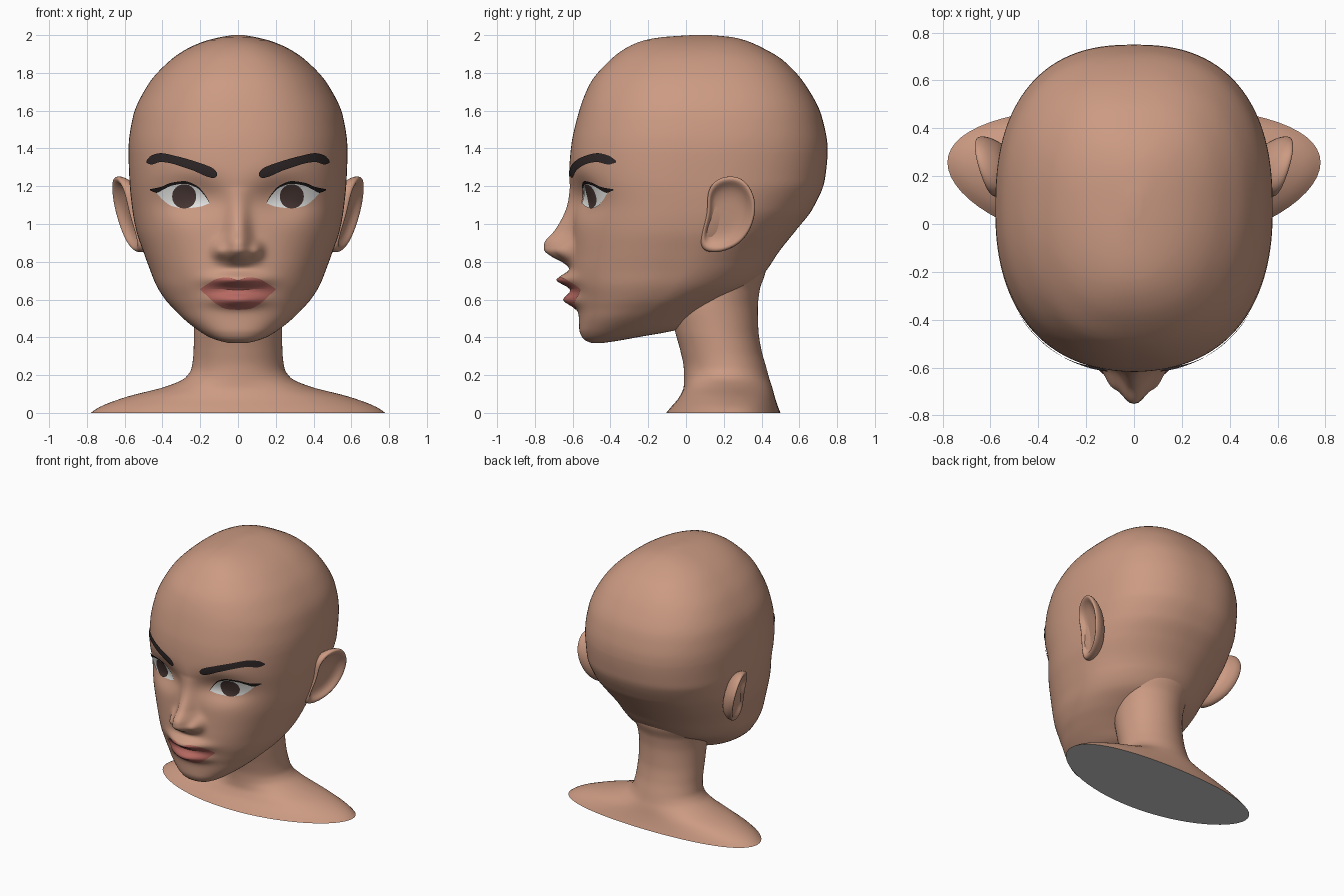
import bpy, bmesh, math
from math import sin, cos, pi, exp, sqrt

if "Cube" in bpy.data.objects:
    bpy.data.objects.remove(bpy.data.objects["Cube"])


def mat(name, r, g, b):
    m = bpy.data.materials.new(name)
    m.diffuse_color = (r, g, b, 1)
    m.use_nodes = True
    m.node_tree.nodes["Principled BSDF"].inputs["Base Color"].default_value = m.diffuse_color
    return m


SKIN = mat("skin", .60, .325, .225)
LIP = mat("lip_red", .47, .14, .12)
BROW = mat("brow_dark", .03, .021, .022)
LASH = mat("lash_black", .014, .010, .010)
WHITE = mat("eye_white", .82, .82, .80)
IRIS = mat("iris_brown", .065, .038, .034)
GREY = mat("base_grey", .58, .60, .58)


def curve(pts, t, k=1):
    """Smooth monotone interpolation of column k over column 0."""
    t = min(max(t, pts[0][0]), pts[-1][0])
    i = 0
    while i < len(pts) - 2 and t > pts[i + 1][0]:
        i += 1

    def slope(j):
        return (pts[j + 1][k] - pts[j][k]) / (pts[j + 1][0] - pts[j][0])

    def tangent(j):
        if j == 0:
            return slope(0)
        if j == len(pts) - 1:
            return slope(j - 1)
        p, q = slope(j - 1), slope(j)
        return 2 * p * q / (p + q) if p * q > 0 else 0
    h = pts[i + 1][0] - pts[i][0]
    u = (t - pts[i][0]) / h
    a, b = pts[i][k], pts[i + 1][k]
    return (a * (2*u**3 - 3*u*u + 1) + b * (3*u*u - 2*u**3)
            + h * (tangent(i) * (u**3 - 2*u*u + u) + tangent(i + 1) * (u**3 - u*u)))


def build(name, verts, faces, *mats):
    me = bpy.data.meshes.new(name)
    me.from_pydata(verts, [], faces)
    bm = bmesh.new()
    bm.from_mesh(me)
    if len(faces[0]) and name.startswith(("head", "neck", "ear")):
        bmesh.ops.recalc_face_normals(bm, faces=bm.faces)
    bm.to_mesh(me)
    bm.free()
    for m in mats:
        me.materials.append(m)
    me.shade_smooth()
    ob = bpy.data.objects.new(name, me)
    bpy.context.collection.objects.link(ob)
    return ob


def loft(rings):
    """Quads between closed rings, with both ends capped."""
    n = len(rings[0])
    faces = [(i*n + j, i*n + (j+1) % n, (i+1)*n + (j+1) % n, (i+1)*n + j)
             for i in range(len(rings) - 1) for j in range(n)]
    faces += [tuple(range(n))[::-1], tuple(range(len(rings)*n - n, len(rings)*n))]
    return [v for r in rings for v in r], faces


# ---- head: z, front y, back y, half width, y of widest point
HEAD = [(.37, -.50, -.44, .05, -.47), (.385, -.535, -.34, .11, -.44),
        (.40, -.55, -.26, .15, -.40), (.44, -.565, -.05, .215, -.34),
        (.50, -.567, .05, .29, -.27), (.55, -.572, .13, .34, -.20),
        (.60, -.58, .22, .385, -.14), (.68, -.60, .36, .435, -.07),
        (.76, -.61, .43, .467, -.02), (.85, -.605, .49, .50, 0),
        (.97, -.60, .585, .54, .03), (1.08, -.605, .67, .56, .05),
        (1.235, -.62, .735, .575, .05), (1.395, -.61, .75, .58, .06),
        (1.565, -.575, .72, .557, .08), (1.74, -.51, .63, .475, .1),
        (1.87, -.40, .51, .355, .1), (1.93, -.32, .41, .265, .1),
        (1.97, -.23, .32, .17, .1), (1.99, -.12, .24, .09, .09),
        (2.0, .03, .13, .03, .08)]
NF = 2.3
# nose: z, height, half width
NOSE = [(.765, 0, .08), (.80, .05, .085), (.83, .11, .085), (.865, .148, .08),
        (.895, .148, .075), (.97, .092, .06), (1.07, .038, .055), (1.2, .0, .06)]


def bump(x, z, cx, cz, sx, sz):
    return exp(-((x - cx) / sx)**2 - ((z - cz) / sz)**2)


def relief(x, z):
    """How far the facial features stand out towards the front."""
    x = abs(x)
    d = 0
    if NOSE[0][0] < z < NOSE[-1][0]:
        d += curve(NOSE, z, 1) * exp(-(x / curve(NOSE, z, 2))**2.4)
    d += .05 * bump(x, z, .1, .862, .034, .042)      # nostril wings
    d -= .08 * bump(x, z, .25, 1.14, .16, .095)      # eye sockets
    d += .022 * bump(x, z, .285, 1.145, .10, .055)   # eyeballs
    d += .078 * bump(x, z, 0, .705, .14, .036)       # upper lip
    d += .066 * bump(x, z, 0, .598, .13, .036)       # lower lip
    return d


def face_y(x, z):
    f, a, c = (curve(HEAD, z, k) for k in (1, 3, 4))
    return c - (c - f) * max(0, 1 - (abs(x) / a)**NF)**(1 / NF) - relief(x, z)


def head_ring(z, n=160):
    f, b, a, c = (curve(HEAD, z, k) for k in (1, 2, 3, 4))
    nb = 2 + .45 * min(1, max(0, (z - .8) / .4))
    ring = []
    for j in range(n):
        u = 2 * pi * j / n
        t = u - .45 * sin(u)                         # denser columns on the face
        s, k = sin(t), cos(t)
        e = NF if k > 0 else nb
        x = math.copysign(a * abs(s)**(2 / e), s)
        if k > 0:
            y = c - (c - f) * k**(2 / e) - relief(x, z) * min(1, 3 * k)
        else:
            y = c + (b - c) * abs(k)**(2 / e)
        ring.append((x, y, z))
    return ring


rows = [.37, .374, .379] + [.385 + .0125 * i for i in range(81)]
rows += [1.4 + .6 * sin(pi / 2 * i / 26) for i in range(1, 27)]
build("head", *loft([head_ring(z) for z in rows]), SKIN)

# ---- neck and shoulders: z, half width, front y, back y
NECK = [(0, .78, -.105, .50), (.03, .735, -.08, .488), (.085, .59, -.035, .47),
        (.14, .38, -.012, .455), (.185, .28, -.01, .44), (.24, .245, -.012, .425),
        (.33, .235, -.03, .40), (.44, .233, -.06, .383), (.55, .235, -.08, .38),
        (.65, .24, -.05, .39), (.76, .26, 0, .422), (.86, .26, .05, .40)]


def neck_ring(z, n=64):
    a, f, b = (curve(NECK, z, k) for k in (1, 2, 3))
    ring = []
    for j in range(n):
        t = 2 * pi * j / n
        x = a * sin(t)
        ring.append((x, (f + b)/2 - (b - f)/2 * cos(t) + .06 * (x / .78)**2, z))
    return ring


neck = build("neck_and_shoulders", *loft([neck_ring(.86 * i / 60) for i in range(61)]),
             SKIN, GREY)
for p in neck.data.polygons:                         # flat cut underneath
    if p.center.z < .001:
        p.material_index = 1
        p.use_smooth = False

# ---- ears: outline in y, z; rings of (scale, depth) from back to bowl
EAR = [(.23, 1.255), (.31, 1.235), (.36, 1.15), (.367, 1.07), (.345, .98), (.29, .90),
       (.21, .86), (.14, .85), (.075, .87), (.085, .96), (.12, 1.06), (.11, 1.16), (.15, 1.23)]
for side, label in ((1, "left"), (-1, "right")):
    rings = []
    for s, d in ((.7, -.11), (.9, -.07), (1.02, -.04), (1.03, 0), (.9, .006),
                 (.76, -.025), (.5, -.04), (.15, -.04)):
        ring = []
        for y, z in EAR:
            y, z = .215 + (y - .215) * s, 1.05 + (z - 1.05) * s
            ring.append((side * (.565 + .30*(y - .1) + .22*(z - 1.05) + d), y, z))
        rings.append(ring)
    ear = build("ear_" + label, *loft(rings), SKIN)
    ear.modifiers.new("smooth", 'SUBSURF').levels = 2
    ear.modifiers["smooth"].render_levels = 2


# ---- thin coloured plates that follow the face
def plate(name, m, x0, x1, lo, hi, off, side=1, nx=40, nz=8):
    xs = [x0 + (x1 - x0) * i / nx for i in range(nx + 1)]
    if side < 0:
        xs.reverse()
    verts = []
    for x in xs:
        a, b = lo(x), hi(x)
        for j in range(nz + 1):
            z = a + (b - a) * j / nz
            verts.append((side * x, face_y(x, z) - off, z))
    w = nz + 1
    faces = [(i*w + j, (i+1)*w + j, (i+1)*w + j + 1, i*w + j + 1)
             for i in range(nx) for j in range(nz)]
    build(name, verts, faces, m)


def line(*pts):
    return lambda x: curve(pts, abs(x))


seam = line((0, .65), (.1, .655), (.2, .655))
plate("upper_lip", LIP, -.2, .2, seam,
      line((0, .702), (.06, .718), (.11, .71), (.16, .683), (.2, .657)), .005, nx=60)
plate("lower_lip", LIP, -.2, .2,
      line((0, .545), (.06, .55), (.12, .58), (.17, .625), (.2, .653)), seam, .005, nx=60)

lid_top = line((.15, 1.11), (.18, 1.155), (.22, 1.193), (.285, 1.213), (.35, 1.203),
               (.40, 1.18), (.43, 1.165), (.465, 1.178))
lid_low = line((.15, 1.11), (.20, 1.092), (.285, 1.083), (.35, 1.095), (.40, 1.13), (.43, 1.163))
lash_top = line((.15, 1.113), (.18, 1.163), (.22, 1.204), (.285, 1.227), (.35, 1.219),
                (.41, 1.196), (.465, 1.184))
brow_top = line((.11, 1.27), (.13, 1.293), (.2, 1.322), (.33, 1.36), (.41, 1.375),
                (.46, 1.362), (.485, 1.335))
brow_low = line((.11, 1.255), (.13, 1.243), (.16, 1.25), (.25, 1.288), (.41, 1.328),
                (.46, 1.315), (.485, 1.325))
IX, IZ, IR = .285, 1.146, .064


def arc(x):
    return sqrt(max(0, IR**2 - (x - IX)**2))


for side, label in ((1, "left"), (-1, "right")):
    plate("eye_white_" + label, WHITE, .15, .43, lid_low, lid_top, .005, side)
    plate("iris_" + label, IRIS, IX - IR, IX + IR, lambda x: max(lid_low(x), IZ - arc(x)),
          lambda x: min(lid_top(x), IZ + arc(x)), .008, side)
    plate("lashes_" + label, LASH, .15, .465, lid_top, lash_top, .009, side, nz=3)
    plate("eyebrow_" + label, BROW, .11, .485, brow_low, brow_top, .009, side)
